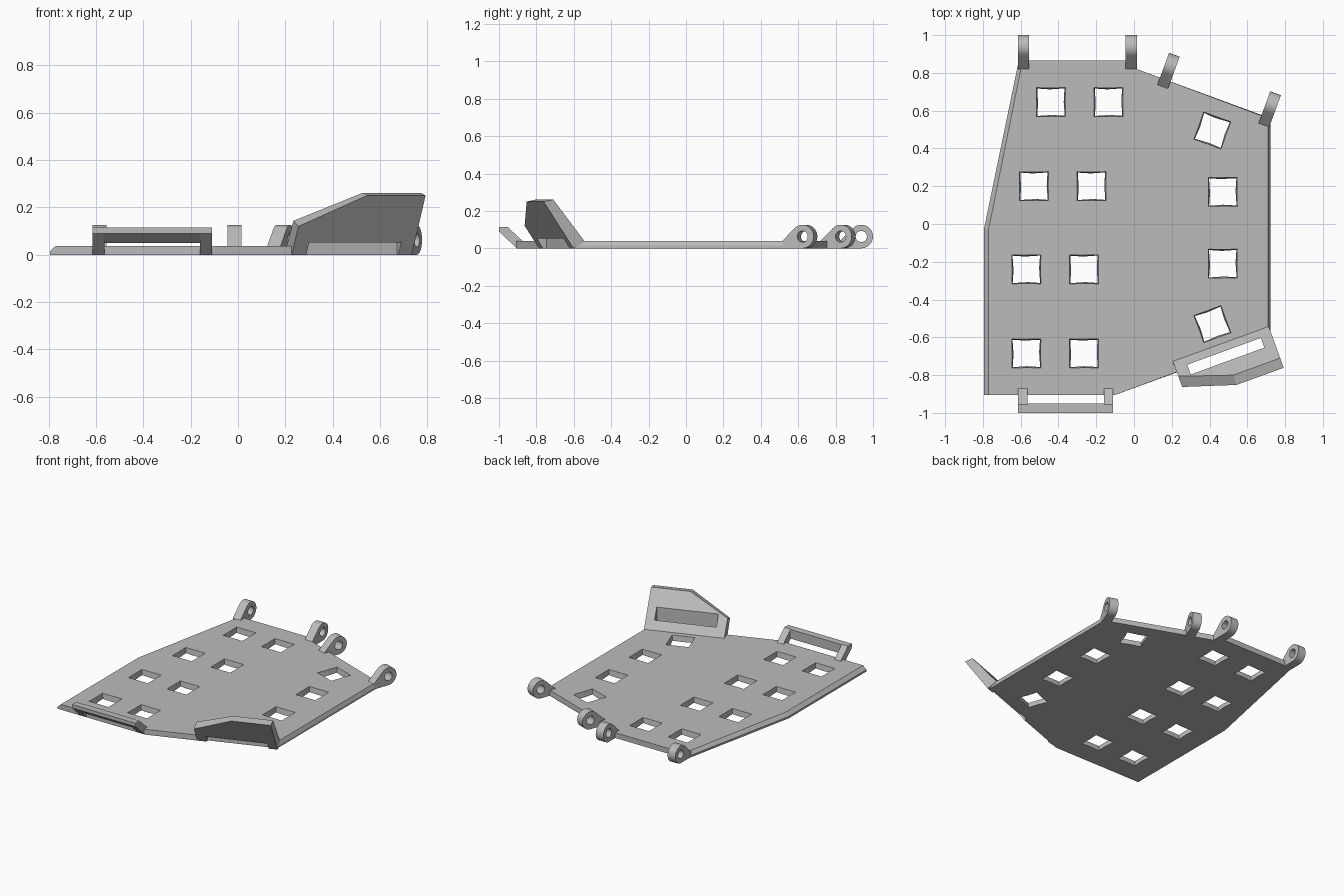
import bpy, bmesh, math
from mathutils import Matrix, Vector

if "Cube" in bpy.data.objects:
    bpy.data.objects.remove(bpy.data.objects["Cube"])

grey = bpy.data.materials.new("plain grey")
grey.use_nodes = True
COLOUR = (0.5, 0.5, 0.5, 1)
grey.diffuse_color = COLOUR
grey.node_tree.nodes["Principled BSDF"].inputs["Base Color"].default_value = COLOUR

TILT = math.radians(20)


def loft(bm, rings, matrix=Matrix()):
    """Skin a stack of equal point rings and cap both ends."""
    layers = [[bm.verts.new(matrix @ Vector(p)) for p in ring] for ring in rings]
    n = len(layers[0])
    for a, b in zip(layers, layers[1:]):
        for i in range(n):
            j = (i + 1) % n
            bm.faces.new((a[i], a[j], b[j], b[i]))
    bm.faces.new(layers[0][::-1])
    bm.faces.new(layers[-1])


def finish(name, bm, cutter=False):
    bmesh.ops.recalc_face_normals(bm, faces=bm.faces)
    mesh = bpy.data.meshes.new(name)
    bm.to_mesh(mesh)
    bm.free()
    mesh.materials.append(grey)
    obj = bpy.data.objects.new(name, mesh)
    bpy.context.collection.objects.link(obj)
    obj.hide_render = cutter
    return obj


def cut(obj, cutter):
    mod = obj.modifiers.new("cut", 'BOOLEAN')
    mod.operation, mod.solver, mod.object = 'DIFFERENCE', 'EXACT', cutter
    bpy.context.view_layer.objects.active = obj
    bpy.ops.object.modifier_apply(modifier=mod.name)


def side_prism(bm, profile, x0, x1, matrix=Matrix()):
    loft(bm, [[(x, y, z) for y, z in profile] for x in (x0, x1)], matrix)


# Base plate with bevelled long edges
THICK = 0.038
outer = [(-0.795, -0.905), (-0.1, -0.905), (0.722, -0.605), (0.722, 0.56),
         (0.015, 0.82), (0.015, 0.865), (-0.61, 0.865), (-0.795, -0.03)]
inset = [0.025, 0, -0.012, -0.012, 0, 0, 0.02, 0.025]
bm = bmesh.new()
low = [(x, y, 0) for x, y in outer]
mid = [(x, y, 0.014) for x, y in outer]
top = [(x + d, y, THICK) for (x, y), d in zip(outer, inset)]
loft(bm, [low, mid, top])
plate = finish("base_plate", bm)

# Square openings with slightly bowed, tapering walls
openings = [(-0.44, 0.645, 0), (-0.135, 0.645, 0), (-0.53, 0.2, 0), (-0.225, 0.2, 0),
            (-0.57, -0.24, 0), (-0.265, -0.24, 0), (-0.57, -0.685, 0), (-0.265, -0.685, 0),
            (0.47, 0.17, 0), (0.47, -0.21, 0), (0.415, 0.495, -TILT), (0.415, -0.53, TILT)]


def square_ring(corner, middle, z):
    ring = []
    for k in range(4):
        turn = Matrix.Rotation(k * math.pi / 2, 3, 'Z')
        ring += [turn @ Vector((corner, -corner, z)), turn @ Vector((middle, 0, z))]
    return ring


bm = bmesh.new()
for x, y, angle in openings:
    place = Matrix.Translation((x, y, 0)) @ Matrix.Rotation(angle, 4, 'Z')
    loft(bm, [square_ring(0.071, 0.066, -0.01), square_ring(0.077, 0.076, THICK + 0.002)], place)
hole_cutter = finish("opening_cutter", bm, True)
cut(plate, hole_cutter)

# Hinge lugs along the back edges
RADIUS, REACH, HALF = 0.063, 0.117, 0.03
lug_profile = [(0, 0.038), (0, 0)]
lug_profile += [(REACH + RADIUS * math.cos(a), RADIUS + RADIUS * math.sin(a))
                for a in (math.radians(-90 + 225 * i / 28) for i in range(29))]
eye = [(REACH + 0.03 * math.cos(i * math.tau / 24), RADIUS + 0.03 * math.sin(i * math.tau / 24))
       for i in range(24)]
lugs = {"outer_right": (-0.585, 0.82, 0), "inner_right": (-0.015, 0.82, 0),
        "inner_left": (0.152, 0.727, -TILT), "outer_left": (0.688, 0.523, -TILT)}
for label, (x, y, angle) in lugs.items():
    place = Matrix.Translation((x, y, 0)) @ Matrix.Rotation(angle, 4, 'Z')
    bm = bmesh.new()
    side_prism(bm, lug_profile, -HALF, HALF, place)
    lug = finish(label + "_hinge_lug", bm)
    bm = bmesh.new()
    side_prism(bm, eye, -2 * HALF, 2 * HALF, place)
    pin = finish("pin_cutter", bm, True)
    cut(lug, pin)
    bpy.data.objects.remove(pin)
    bpy.ops.object.select_all(action='DESELECT')
    lug.select_set(True)
    bpy.context.view_layer.objects.active = lug
    bpy.ops.object.shade_smooth_by_angle(angle=math.radians(30))

# Front strap loop: two sloped posts joined by a bar
post = [(-0.87, 0.0), (-0.905, 0.0), (-1.0, 0.09), (-1.0, 0.115), (-0.955, 0.115), (-0.87, 0.036)]
bar = [(-0.95, 0.05), (-1.0, 0.09), (-1.0, 0.115), (-0.95, 0.115)]
for name, profile, x0, x1 in (("right_strap_post", post, -0.615, -0.565),
                              ("left_strap_post", post, -0.16, -0.11),
                              ("strap_bar", bar, -0.565, -0.16)):
    bm = bmesh.new()
    side_prism(bm, profile, x0, x1)
    finish(name, bm)

# Raised corner wing leaning outward, with a strap slot at its foot
frame = Matrix.Translation((0.205, -0.725, 0)) @ Matrix.Rotation(TILT, 4, 'Z')
outline = [(0, 0), (0.54, 0), (0.54, 1), (0.275, 1), (0, 0.48)]
under = [(u, -0.065 - 0.17 * t, 0.25 * t) for u, t in outline]
upper = [(u, -0.18 * t, 0.035 + 0.226 * t) for u, t in outline]
bm = bmesh.new()
loft(bm, [under, upper], frame)
wing = finish("corner_wing", bm)

bm = bmesh.new()
slot = [(0.065, -0.045), (0.48, -0.045), (0.48, -0.1), (0.065, -0.1)]
loft(bm, [[(u, v, z) for u, v in slot] for z in (-0.1, 0.3)], frame)
slot_cutter = finish("slot_cutter", bm, True)
cut(wing, slot_cutter)
cut(plate, slot_cutter)

for helper in (hole_cutter, slot_cutter):
    bpy.data.objects.remove(helper)
